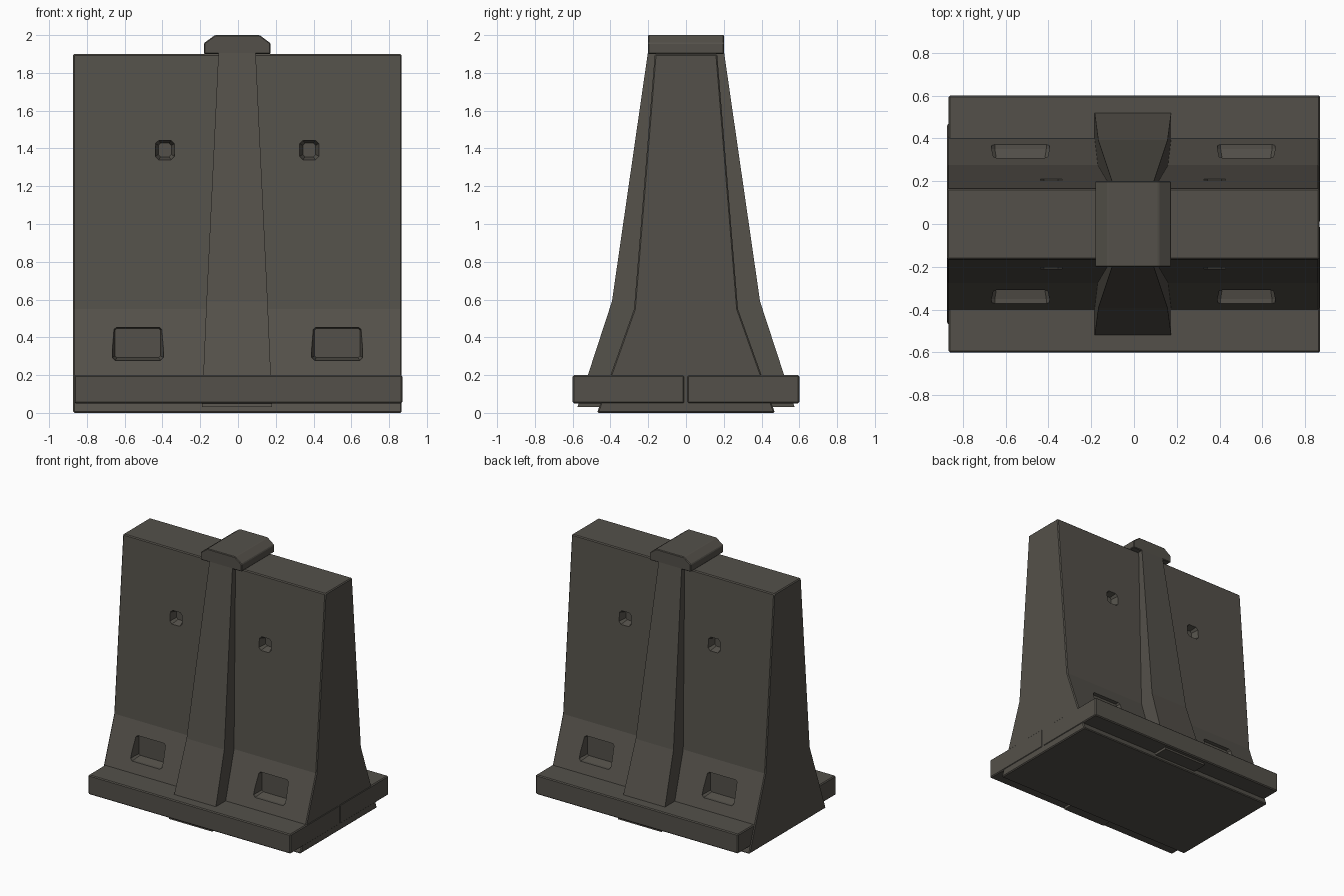
import bpy, bmesh

if "Cube" in bpy.data.objects:
    bpy.data.objects.remove(bpy.data.objects["Cube"])

concrete = bpy.data.materials.new("dark concrete")
concrete.diffuse_color = (0.088, 0.081, 0.068, 1)
concrete.use_nodes = True
concrete.node_tree.nodes["Principled BSDF"].inputs["Base Color"].default_value = concrete.diffuse_color


def loft(name, rings, bevel=0.0):
    """Solid through a list of closed rings with equal point counts."""
    bm = bmesh.new()
    loops = [[bm.verts.new(p) for p in ring] for ring in rings]
    n = len(loops[0])
    for a, b in zip(loops, loops[1:]):
        for i in range(n):
            j = (i + 1) % n
            bm.faces.new((a[i], a[j], b[j], b[i]))
    bm.faces.new(loops[0][::-1])
    bm.faces.new(loops[-1])
    bmesh.ops.recalc_face_normals(bm, faces=bm.faces)
    if bevel:
        edges = [e for e in bm.edges if e.calc_face_angle(0) > 0.5]
        bmesh.ops.bevel(bm, geom=edges, offset=bevel, segments=1,
                        profile=0.5, affect='EDGES')
    me = bpy.data.meshes.new(name)
    bm.to_mesh(me)
    bm.free()
    me.materials.append(concrete)
    ob = bpy.data.objects.new(name, me)
    bpy.context.collection.objects.link(ob)
    return ob


def rounded(cx, cz, y, hx, hz, c):
    """Rectangle with cut corners, facing along y."""
    return [(cx + sx, y, cz + sz) for sx, sz in (
        (hx, hz - c), (hx - c, hz), (c - hx, hz), (-hx, hz - c),
        (-hx, c - hz), (c - hx, -hz), (hx - c, -hz), (hx, c - hz))]


# Main wall: one flared profile swept along x, running down to the ground
half = [(0.471, 0.0), (0.275, 0.55), (0.165, 1.9)]
profile = half + [(-y, z) for y, z in reversed(half)]
wall = loft("wall", [[(x, y, z) for y, z in profile] for x in (-0.873, 0.866)], 0.007)

# Forklift pockets and anchor holes sunk into both faces
cutters = []
for s in (-1, 1):
    for cx in (-0.53, 0.525):
        cutters.append(loft("pocket_cutter", [
            rounded(cx, 0.37, s * 0.6, 0.135, 0.092, 0.015),
            rounded(cx, 0.37, s * 0.35, 0.135, 0.092, 0.015),
            rounded(cx, 0.37, s * 0.285, 0.12, 0.078, 0.01)]))
    for cx in (-0.387, 0.377):
        cutters.append(loft("hole_cutter", [
            rounded(cx, 1.392, s * 0.4, 0.051, 0.052, 0.018),
            rounded(cx, 1.392, s * 0.205, 0.051, 0.052, 0.018),
            rounded(cx, 1.392, s * 0.15, 0.034, 0.036, 0.012)]))
for c in cutters:
    mod = wall.modifiers.new("cut", 'BOOLEAN')
    mod.object = c
    mod.operation = 'DIFFERENCE'
    mod.solver = 'EXACT'
dg = bpy.context.evaluated_depsgraph_get()
cut_mesh = bpy.data.meshes.new_from_object(wall.evaluated_get(dg))
wall.modifiers.clear()
wall.data = cut_mesh
for c in cutters:
    bpy.data.objects.remove(c)

# Foot slab in two halves with a thin seam between them
for name, y0, y1 in (("front_slab", -0.6, -0.008), ("back_slab", 0.006, 0.6)):
    loft(name, [[(-0.866, y0, z), (0.87, y0, z), (0.87, y1, z), (-0.866, y1, z)]
                for z in (0.05, 0.2)], 0.007)

# Central buttress, tapering upward on both faces
loft("buttress", [[(hx - 0.005, hy, z), (-hx - 0.005, hy, z),
                   (-hx - 0.005, -hy, z), (hx - 0.005, -hy, z)]
                  for hx, hy, z in ((0.186, 0.575, 0.03), (0.162, 0.392, 0.59),
                                    (0.098, 0.2, 1.92))])

# Cap block with chamfered top sides
cap = [(-0.181, 1.9), (-0.181, 1.957), (-0.122, 2.0),
       (0.115, 2.0), (0.172, 1.957), (0.172, 1.9)]
loft("cap", [[(x, y, z) for x, z in cap] for y in (-0.202, 0.202)], 0.005)
